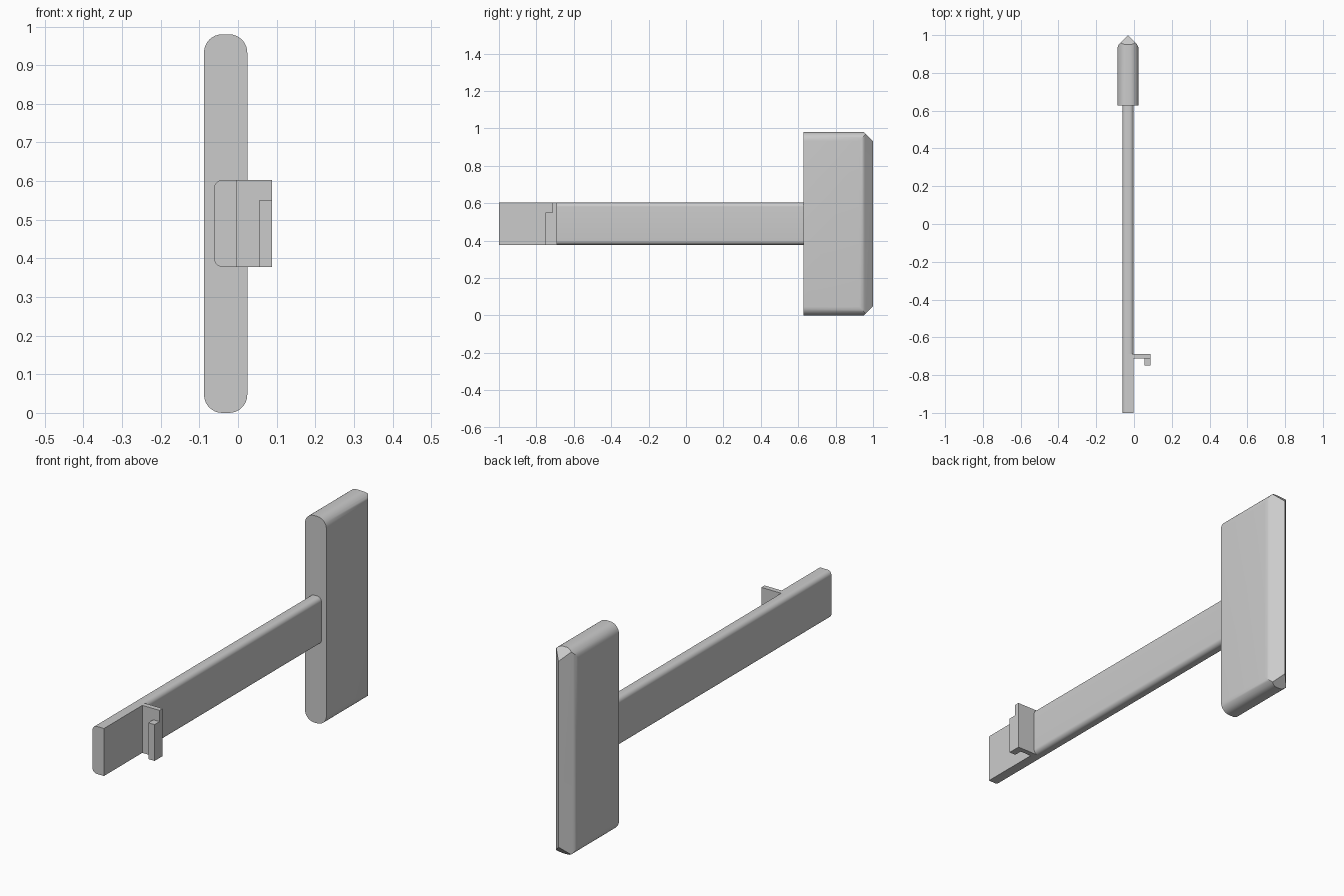
import bpy, bmesh, math
from mathutils import Vector

if "Cube" in bpy.data.objects:
    bpy.data.objects.remove(bpy.data.objects["Cube"])

grey = bpy.data.materials.new("plain grey")
grey.diffuse_color = (0.6, 0.6, 0.6, 1)
grey.use_nodes = True
grey.node_tree.nodes["Principled BSDF"].inputs["Base Color"].default_value = grey.diffuse_color


def profile(x0, x1, z0, z1, r_left, r_right, steps=8):
    """Rectangle in the xz plane with separately rounded left and right corners."""
    pts = []
    corners = [(x1, z1, -1, -1, r_right, 0), (x0, z1, 1, -1, r_left, 90),
               (x0, z0, 1, 1, r_left, 180), (x1, z0, -1, 1, r_right, 270)]
    for x, z, sx, sz, r, start in corners:
        if r == 0:
            pts.append((x, z))
            continue
        for i in range(steps + 1):
            a = math.radians(start + 90 * i / steps)
            pts.append((x + sx * r + r * math.cos(a), z + sz * r + r * math.sin(a)))
    return pts


def prism(name, pts, y0, y1, cuts=()):
    """Extrude an xz profile along y, then trim it with planes (point, outward normal)."""
    bm = bmesh.new()
    face = bm.faces.new([bm.verts.new((x, y0, z)) for x, z in pts])
    ext = bmesh.ops.extrude_face_region(bm, geom=[face])
    moved = [g for g in ext["geom"] if isinstance(g, bmesh.types.BMVert)]
    bmesh.ops.translate(bm, verts=moved, vec=(0, y1 - y0, 0))
    for co, no in cuts:
        bmesh.ops.bisect_plane(bm, geom=bm.verts[:] + bm.edges[:] + bm.faces[:], dist=1e-6,
                               plane_co=co, plane_no=no, clear_outer=True)
        bmesh.ops.holes_fill(bm, edges=[e for e in bm.edges if e.is_boundary], sides=0)
    bmesh.ops.recalc_face_normals(bm, faces=bm.faces[:])
    mesh = bpy.data.meshes.new(name)
    bm.to_mesh(mesh)
    bm.free()
    mesh.materials.append(grey)
    obj = bpy.data.objects.new(name, mesh)
    bpy.context.collection.objects.link(obj)
    bpy.ops.object.select_all(action='DESELECT')
    obj.select_set(True)
    bpy.context.view_layer.objects.active = obj
    bpy.ops.object.shade_smooth_by_angle(angle=math.radians(30))
    return obj


# Tall end block: rounded shoulders running into a vertical ridge at the back
MID, HALF, TOP = -0.032, 0.056, 0.98
tangent = 0.02
radius = tangent / math.tan(math.radians(22.5))
cuts = []
for side in (-1, 1):
    centre = Vector((MID + side * (HALF - radius), 1 - HALF - tangent, 0))
    for k in range(1, 7):
        a = math.radians(45 * k / 6)
        n = Vector((side * math.cos(a), math.sin(a), 0))
        cuts.append((centre + n * radius, n))
# Slanted cuts at the ridge's top and bottom
cuts.append((Vector((0, 1, TOP - 0.05)), Vector((0, 1, 1)).normalized()))
cuts.append((Vector((0, 1, 0.05)), Vector((0, 1, -1)).normalized()))
prism("end_block", profile(MID - HALF, MID + HALF, 0, TOP, 0.047, 0.047), 0.627, 1.05, cuts)

# Long bar: all edges rounded behind the bracket, only the left ones in front of it
BX0, BX1, BZ0, BZ1 = -0.062, -0.002, 0.378, 0.603
BRACKET = -0.689
prism("bar_rear", profile(BX0, BX1, BZ0, BZ1, 0.022, 0.022), BRACKET, 0.627)
prism("bar_front", profile(BX0, BX1, BZ0, BZ1, 0.022, 0), -1, BRACKET)

# Hooked bracket on the bar's right side
prism("bracket_plate", profile(BX1, 0.088, BZ0, BZ1, 0, 0), BRACKET - 0.024, BRACKET)
prism("bracket_lip", profile(0.055, 0.088, BZ0, 0.55, 0, 0), -0.75, BRACKET - 0.024)
